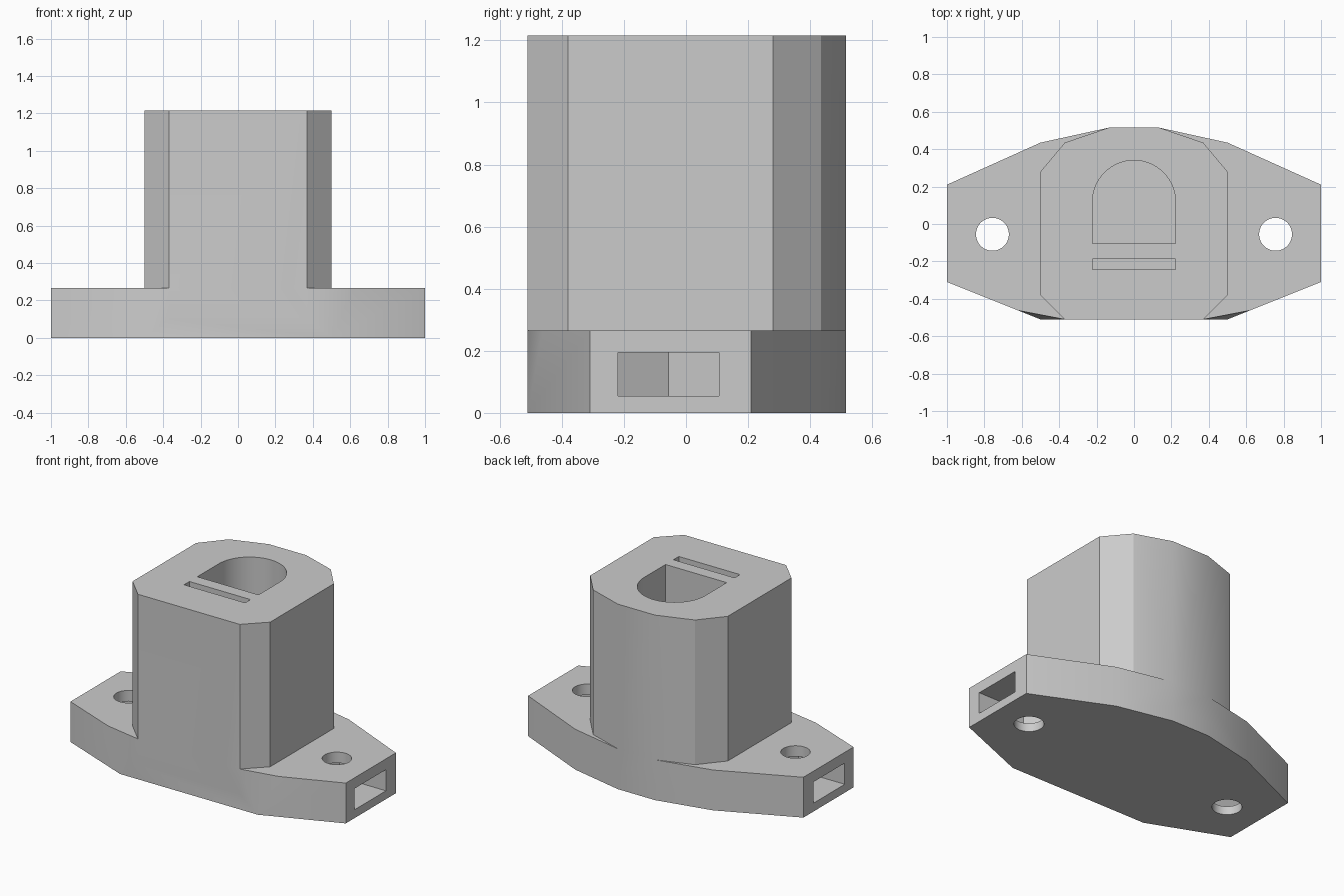
import bpy, bmesh, math

default = bpy.data.objects.get("Cube")
if default:
    bpy.data.objects.remove(default, do_unlink=True)

grey = bpy.data.materials.new("plain grey")
grey.use_nodes = True
grey.diffuse_color = (0.6, 0.6, 0.6, 1)
grey.node_tree.nodes["Principled BSDF"].inputs["Base Color"].default_value = (0.6, 0.6, 0.6, 1)


def mirrored(half):
    """Complete a right-hand outline, listed front to back, across x = 0."""
    return half + [(-x, y) for x, y in reversed(half)]


def circle(cx, cy, r, n=48, start=0.0, sweep=2 * math.pi, closed=True):
    steps = n if closed else n - 1
    return [(cx + r * math.cos(start + sweep * i / steps),
             cy + r * math.sin(start + sweep * i / steps)) for i in range(n)]


def hull(name, bottom, top, z0, z1):
    """Convex solid between a bottom outline and a top outline."""
    bm = bmesh.new()
    for outline, z in ((bottom, z0), (top, z1)):
        for x, y in outline:
            bm.verts.new((x, y, z))
    bmesh.ops.convex_hull(bm, input=bm.verts)
    bmesh.ops.dissolve_limit(bm, angle_limit=0.005, verts=bm.verts, edges=bm.edges)
    bmesh.ops.recalc_face_normals(bm, faces=bm.faces)
    mesh = bpy.data.meshes.new(name)
    bm.to_mesh(mesh)
    bm.free()
    mesh.materials.append(grey)
    obj = bpy.data.objects.new(name, mesh)
    bpy.context.collection.objects.link(obj)
    return obj


def prism(name, outline, z0, z1):
    return hull(name, outline, outline, z0, z1)


def combine(target, tool, operation):
    bpy.context.view_layer.objects.active = target
    mod = target.modifiers.new(operation, "BOOLEAN")
    mod.operation, mod.solver, mod.object = operation, "EXACT", tool
    bpy.ops.object.modifier_apply(modifier=mod.name)
    bpy.data.objects.remove(tool, do_unlink=True)


BASE_TOP, TOWER_TOP, FLOOR = 0.265, 1.215, 0.13

# Flange whose front corners taper into the tower
back = [(1, 0.21), (0.5, 0.435), (0.135, 0.515)]
body = hull("flanged_housing",
            mirrored([(0.5, -0.51), (1, -0.31)] + back),
            mirrored([(0.37, -0.51), (0.62, -0.462), (1, -0.31)] + back),
            0, BASE_TOP)

# Tower with chamfered front corners and a faceted round back
tower = mirrored([(0.37, -0.51), (0.5, -0.38), (0.5, 0.28), (0.37, 0.435), (0.135, 0.515)])
combine(body, prism("tower", tower, 0.1, TOWER_TOP), "UNION")

# Arched well and narrow slot, open at the top
arch = circle(0, 0.118, 0.222, 33, 0, math.pi, False) + [(-0.222, -0.105), (0.222, -0.105)]
combine(body, prism("well_cutter", arch, FLOOR, 1.4), "DIFFERENCE")
slot = mirrored([(0.222, -0.243), (0.222, -0.187)])
combine(body, prism("slot_cutter", slot, FLOOR, 1.4), "DIFFERENCE")

# Screw holes, and nut pockets with pointed inner ends opening at the sides
for s in (1, -1):
    hole = circle(s * 0.757, -0.055, 0.088)
    combine(body, prism("screw_cutter", hole, -0.2, 0.5), "DIFFERENCE")
    pocket = [(s * 1.2, -0.219), (s * 1.2, 0.107), (s * 0.663, 0.107),
              (s * 0.569, -0.056), (s * 0.663, -0.219)]
    combine(body, prism("nut_cutter", pocket, 0.055, 0.194), "DIFFERENCE")

bpy.ops.object.select_all(action="DESELECT")
body.select_set(True)
bpy.context.view_layer.objects.active = body
bpy.ops.object.shade_smooth_by_angle(angle=math.radians(30))
